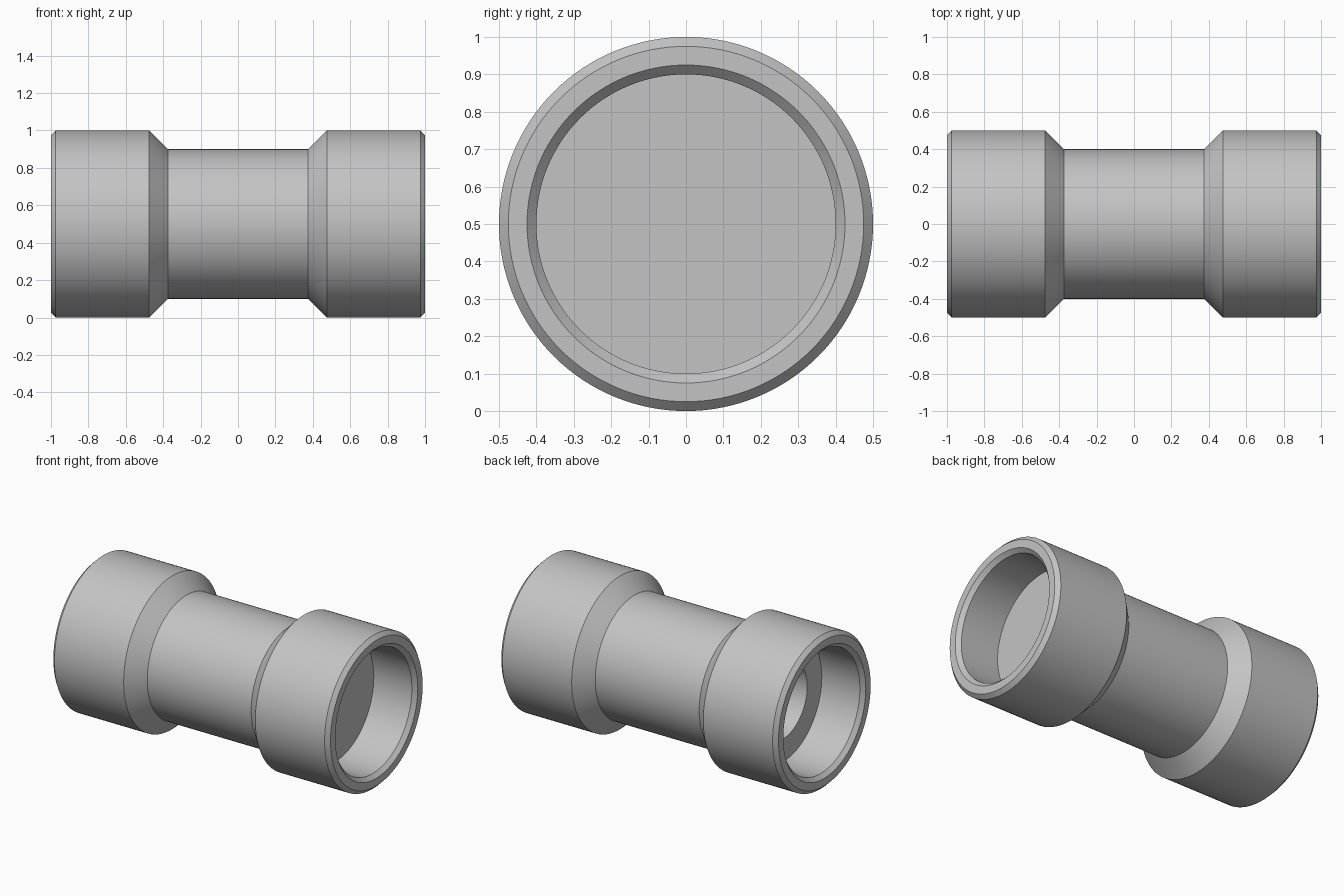
import bpy
import bmesh
from math import pi, radians
from mathutils import Matrix, Vector

if "Cube" in bpy.data.objects:
    bpy.data.objects.remove(bpy.data.objects["Cube"])

# Single flat grey
grey = bpy.data.materials.new("plain_grey")
grey.use_nodes = True
grey.diffuse_color = (0.55, 0.55, 0.55, 1)
grey.node_tree.nodes["Principled BSDF"].inputs["Base Color"].default_value = grey.diffuse_color


def lathe_x(name, profile, steps=128):
    """Spin an (x, radius) profile about the x axis."""
    bm = bmesh.new()
    verts = [bm.verts.new((x, 0, r)) for x, r in profile]
    edges = [bm.edges.new(pair) for pair in zip(verts, verts[1:])]
    bmesh.ops.spin(bm, geom=verts + edges, cent=(0, 0, 0), axis=(1, 0, 0),
                   angle=2 * pi, steps=steps)
    bmesh.ops.remove_doubles(bm, verts=bm.verts, dist=1e-4)
    bmesh.ops.recalc_face_normals(bm, faces=bm.faces)
    bm.transform(Matrix.Translation(Vector((0, 0, 0.5))))
    mesh = bpy.data.meshes.new(name)
    bm.to_mesh(mesh)
    bm.free()
    mesh.materials.append(grey)
    obj = bpy.data.objects.new(name, mesh)
    bpy.context.collection.objects.link(obj)
    bpy.ops.object.select_all(action='DESELECT')
    obj.select_set(True)
    bpy.context.view_layer.objects.active = obj
    bpy.ops.object.shade_smooth_by_angle(angle=radians(25))
    return obj


# One end: socket wall, bevelled rim, collar and cone down to the waist
end = [(0.7, 0.4), (0.975, 0.4), (1, 0.425), (1, 0.475),
       (0.975, 0.5), (0.475, 0.5), (0.375, 0.4)]
other_end = [(-x, r) for x, r in reversed(end)]

# Closed socket floor on the left, narrow bore entering from the right
floor = [(0.7, 0)]
bore = [(-0.7, 0.25), (0.69, 0.25), (0.69, 0)]

lathe_x("pipe_coupling", floor + end + other_end + bore)
